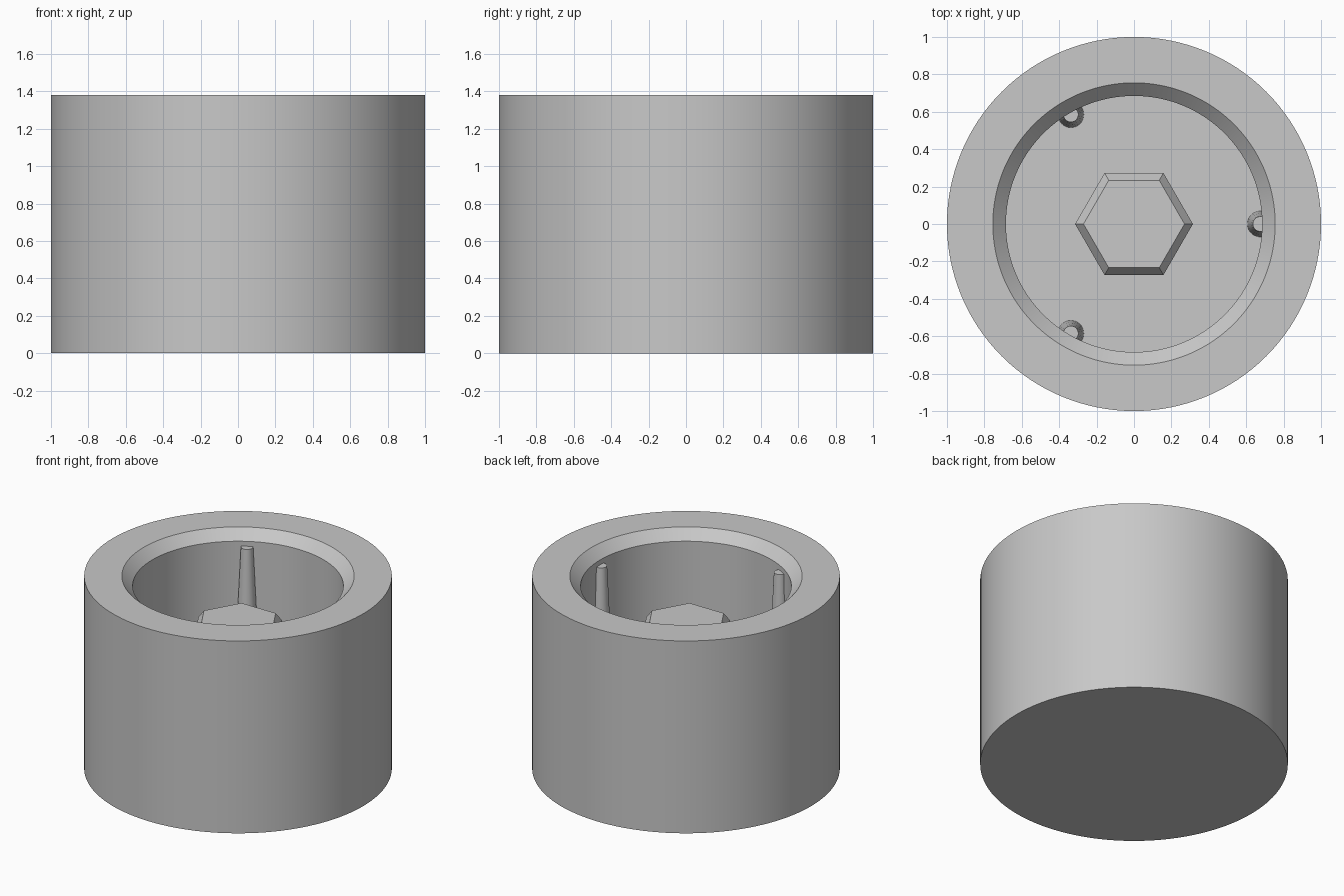
import bpy
import bmesh
from math import cos, sin, pi, radians

cube = bpy.data.objects.get("Cube")
if cube:
    bpy.data.objects.remove(cube, do_unlink=True)

grey = bpy.data.materials.new("plain grey")
grey.use_nodes = True
colour = (0.58, 0.58, 0.58, 1)
grey.diffuse_color = colour
grey.node_tree.nodes["Principled BSDF"].inputs["Base Color"].default_value = colour


def turned(name, profile, sides, centre=(0, 0), smooth=True):
    """Closed solid made of rings (radius, height), capped at both ends."""
    bm = bmesh.new()
    rings = []
    for radius, z in profile:
        angles = [2 * pi * i / sides for i in range(sides)]
        rings.append([bm.verts.new((radius * cos(a), radius * sin(a), z)) for a in angles])
    for low, high in zip(rings, rings[1:]):
        for i in range(sides):
            j = (i + 1) % sides
            bm.faces.new((low[i], low[j], high[j], high[i]))
    bm.faces.new(rings[0][::-1])
    bm.faces.new(rings[-1])
    bmesh.ops.recalc_face_normals(bm, faces=bm.faces)
    mesh = bpy.data.meshes.new(name)
    bm.to_mesh(mesh)
    bm.free()
    mesh.materials.append(grey)
    obj = bpy.data.objects.new(name, mesh)
    obj.location = (*centre, 0)
    bpy.context.collection.objects.link(obj)
    if smooth:
        bpy.ops.object.select_all(action='DESELECT')
        obj.select_set(True)
        bpy.context.view_layer.objects.active = obj
        bpy.ops.object.shade_smooth_by_angle(angle=radians(30))
    return obj


HEIGHT = 1.38
FLOOR = 0.66
BORE = 0.685

# Thick round cup with a chamfered mouth
turned("cup_body", [(1, 0), (1, HEIGHT), (0.755, HEIGHT), (BORE, 1.31), (BORE, FLOOR)], 128)

# Hexagonal boss with a bevelled top
turned("hex_boss", [(0.315, FLOOR - 0.02), (0.315, 1.0), (0.27, 1.06)], 6, smooth=False)

# Three tapered pins half sunk in the inner wall
for n in range(3):
    angle = n * 2 * pi / 3
    turned(f"tapered_pin_{n + 1}", [(0.07, FLOOR - 0.02), (0.04, 1.275)], 32,
           centre=(0.675 * cos(angle), 0.675 * sin(angle)))
